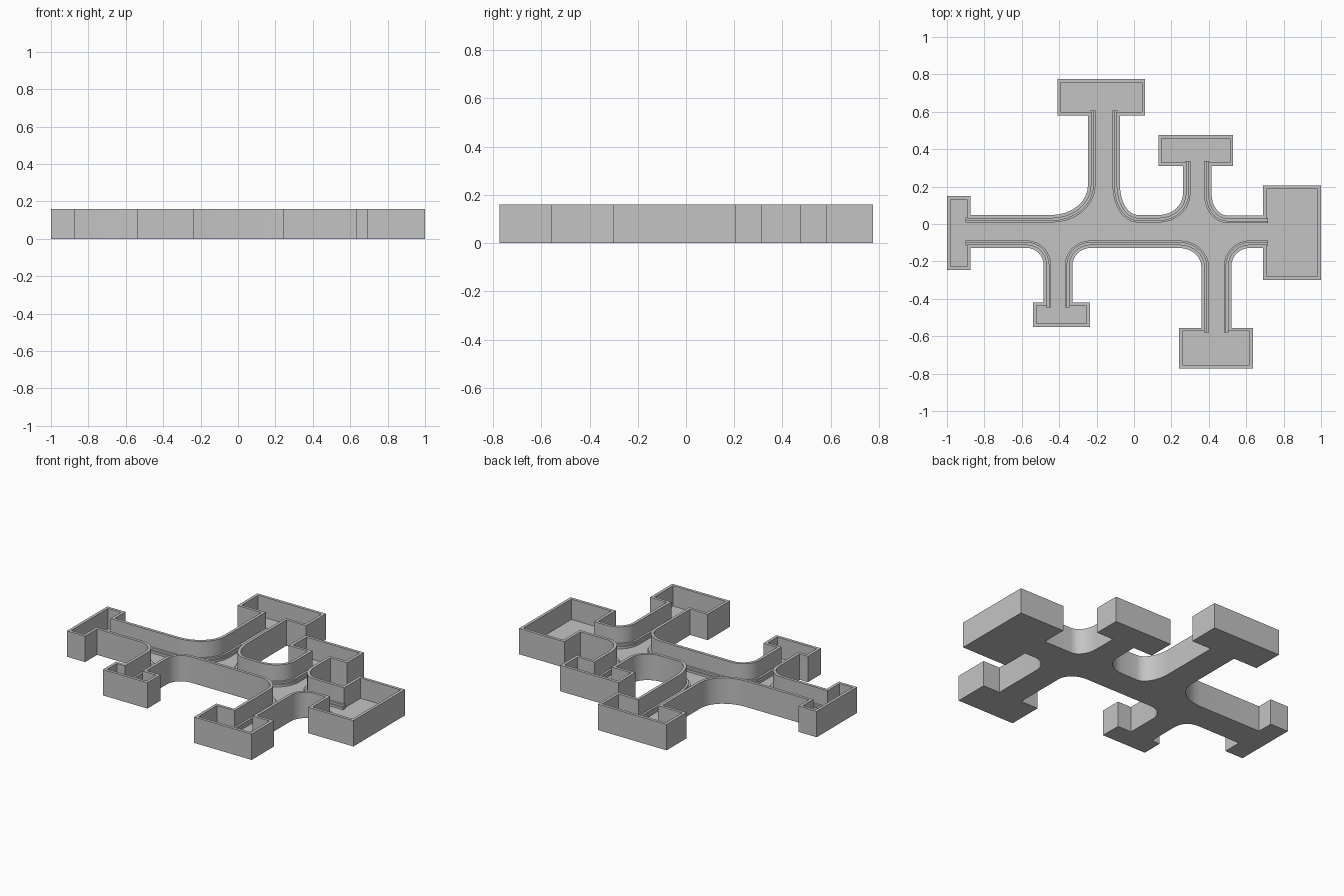
import bpy
import bmesh
from math import sin, cos, pi, radians
from mathutils import Vector

cube = bpy.data.objects.get("Cube")
if cube:
    bpy.data.objects.remove(cube)

HEIGHT, FLOOR, WALL = 0.16, 0.034, 0.018

grey = bpy.data.materials.new("plain_grey")
grey.use_nodes = True
grey.diffuse_color = (0.55, 0.55, 0.55, 1)
grey.node_tree.nodes["Principled BSDF"].inputs["Base Color"].default_value = grey.diffuse_color


def room(x0, y0, x1, y1, start):
    """Corners of a room, anticlockwise from the given one."""
    pts = [Vector(p) for p in ((x0, y0), (x1, y0), (x1, y1), (x0, y1))]
    return pts[start:] + pts[:start]


def hall(*stops, steps=8):
    """Hall wall path; stops with four numbers are rounded by (rx, ry)."""
    path = []
    for i, stop in enumerate(stops):
        p = Vector(stop[:2])
        if len(stop) == 2:
            path.append(p)
            continue
        u = (Vector(stops[i - 1][:2]) - p).normalized()
        v = (Vector(stops[i + 1][:2]) - p).normalized()
        rx, ry = stop[2:]
        a = rx if abs(u.x) > 0.5 else ry
        b = ry if abs(u.x) > 0.5 else rx
        for k in range(steps + 1):
            t = k / steps * pi / 2
            path.append(p + u * a * (1 - sin(t)) + v * b * (1 - cos(t)))
    return path


def inset(path, dist, closed):
    """Move a path to its left by dist with mitred corners."""
    out, n = [], len(path)
    for i, p in enumerate(path):
        before = p - path[i - 1] if closed or i > 0 else path[1] - p
        after = path[(i + 1) % n] - p if closed or i < n - 1 else before
        n1 = Vector((-before.y, before.x)).normalized()
        n2 = Vector((-after.y, after.x)).normalized()
        out.append(p + (n1 + n2) * dist / (1 + n1.dot(n2)))
    return out


def finish(name, bm):
    bmesh.ops.recalc_face_normals(bm, faces=bm.faces)
    mesh = bpy.data.meshes.new(name)
    bm.to_mesh(mesh)
    bm.free()
    mesh.materials.append(grey)
    obj = bpy.data.objects.new(name, mesh)
    bpy.context.collection.objects.link(obj)
    bpy.ops.object.select_all(action="DESELECT")
    obj.select_set(True)
    bpy.context.view_layer.objects.active = obj
    bpy.ops.object.shade_smooth_by_angle(angle=radians(30))


def ring(bm, path, z):
    return [bm.verts.new((p.x, p.y, z)) for p in path]


def bridge(bm, a, b, closed=True):
    for i in range(len(a) if closed else len(a) - 1):
        j = (i + 1) % len(a)
        bm.faces.new((a[i], a[j], b[j], b[i]))


# Rooms and the hall walls that follow each, anticlockwise
rooms = [
    room(-1.0, -0.245, -0.875, 0.15, 2),
    room(-0.54, -0.55, -0.235, -0.42, 3),
    room(0.24, -0.773, 0.635, -0.555, 3),
    room(0.69, -0.30, 1.0, 0.205, 0),
    room(0.13, 0.31, 0.53, 0.475, 1),
    room(-0.41, 0.58, 0.06, 0.775, 1),
]
halls = [
    hall((-0.875, -0.128), (-0.484, -0.128, 0.09, 0.09), (-0.484, -0.42)),
    hall((-0.33, -0.42), (-0.33, -0.128, 0.1, 0.095),
         (0.36, -0.128, 0.12, 0.1), (0.36, -0.555)),
    hall((0.52, -0.555), (0.52, -0.128, 0.1, 0.1), (0.69, -0.128)),
    hall((0.69, 0.045), (0.415, 0.045, 0.085, 0.115), (0.415, 0.31)),
    hall((0.262, 0.31), (0.262, 0.048, 0.13, 0.115),
         (-0.075, 0.048, 0.095, 0.16), (-0.075, 0.58)),
    hall((-0.246, 0.58), (-0.246, 0.048, 0.195, 0.16), (-0.875, 0.048)),
]

# Shell: floor slab with the outer wall
outline = [p for r, h in zip(rooms, halls) for p in r + h]
inner = inset(outline, WALL, True)
bm = bmesh.new()
loops = [ring(bm, outline, 0), ring(bm, outline, HEIGHT),
         ring(bm, inner, HEIGHT), ring(bm, inner, FLOOR)]
for a, b in zip(loops, loops[1:]):
    bridge(bm, a, b)
bm.faces.new(loops[0])
bm.faces.new(loops[-1])
finish("floor_and_walls", bm)

# Stepped curbs along the foot of every hall wall
section = ((WALL - 0.004, FLOOR - 0.01), (WALL - 0.004, 0.06), (0.031, 0.06),
           (0.031, 0.048), (0.04, 0.048), (0.04, FLOOR - 0.01))
for number, path in enumerate(halls, 1):
    path = list(path)
    path[0] = path[0] + (path[0] - path[1]).normalized() * 0.026
    path[-1] = path[-1] + (path[-1] - path[-2]).normalized() * 0.026
    bm = bmesh.new()
    loops = [ring(bm, inset(path, d, False), z) for d, z in section]
    for a, b in zip(loops, loops[1:] + loops[:1]):
        bridge(bm, a, b, closed=False)
    bm.faces.new([loop[0] for loop in loops])
    bm.faces.new([loop[-1] for loop in loops])
    finish(f"hall_curb_{number}", bm)
